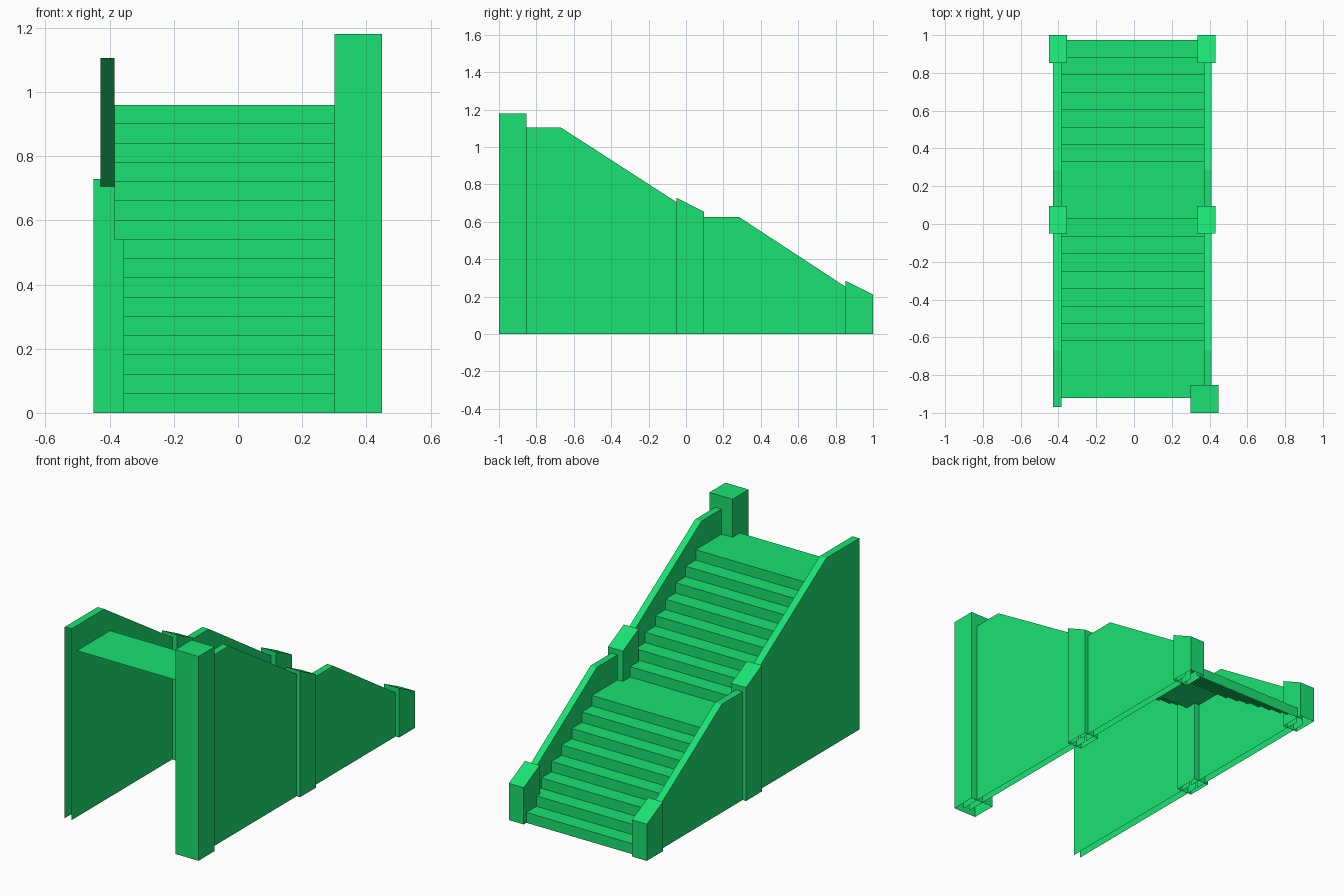
import bpy
import bmesh

if "Cube" in bpy.data.objects:
    bpy.data.objects.remove(bpy.data.objects["Cube"])

green = bpy.data.materials.new("green")
green.diffuse_color = (0.01, 0.76, 0.17, 1.0)
green.use_nodes = True
green.node_tree.nodes["Principled BSDF"].inputs["Base Color"].default_value = green.diffuse_color


def sheet(name, path, x0, x1, sides=None):
    """Sweep a (y, z) path across x as an open skin; sides is an optional end outline."""
    bm = bmesh.new()
    left = [bm.verts.new((x0, y, z)) for y, z in path]
    right = [bm.verts.new((x1, y, z)) for y, z in path]
    for i in range(len(path) - 1):
        bm.faces.new((left[i], right[i], right[i + 1], left[i + 1]))
    if sides:
        bm.faces.new([bm.verts.new((x0, y, z)) for y, z in sides])
        bm.faces.new([bm.verts.new((x1, y, z)) for y, z in reversed(sides)])
    bmesh.ops.remove_doubles(bm, verts=bm.verts, dist=1e-5)
    mesh = bpy.data.meshes.new(name)
    bm.to_mesh(mesh)
    bm.free()
    mesh.materials.append(green)
    obj = bpy.data.objects.new(name, mesh)
    bpy.context.collection.objects.link(obj)
    return obj


def post(name, x0, x1, y0, y1, z0, z1):
    """Hollow post, open underneath, with a cap sloping from z0 to z1."""
    path = [(y0, 0), (y0, z0), (y1, z1), (y1, 0)]
    sheet(name, path, x0, x1, path)


def wall(name, x0, x1, top):
    """Hollow side wall: two sides and a top strip, open at ends and bottom."""
    sheet(name, top, x0, x1, [(top[0][0], 0)] + top + [(top[-1][0], 0)])


# Stairs: two flights of eight risers, each ending in a landing
RISE, RUN = 0.06, 0.0922
steps = [(0.975, 0.0)]
z = 0.0
for start in (0.975, 0.028):
    for i in range(8):
        y = start - i * RUN
        if z > 0:
            steps.append((y, z))
        z += RISE
        steps.append((y, z))
steps.append((-0.92, z))
sheet("stairs", steps[::-1], -0.385, 0.37)

# Side walls and newel posts on both sides
upper = [(-0.97, 1.105), (-0.67, 1.105), (-0.05, 0.705), (0.02, 0.66)]
lower = [(0.03, 0.625), (0.285, 0.625), (0.85, 0.255), (0.93, 0.203)]
for side, w0, w1, p0, p1 in (("left", -0.428, -0.385, -0.45, -0.355),
                             ("right", 0.37, 0.41, 0.337, 0.432)):
    wall(side + "_upper_wall", w0, w1, upper)
    wall(side + "_lower_wall", w0, w1, lower)
    post(side + "_middle_post", p0, p1, -0.05, 0.095, 0.728, 0.655)
    post(side + "_bottom_post", p0, p1, 0.853, 1.0, 0.285, 0.212)

# Single tall post at the top of the stairs
post("top_post", 0.30, 0.448, -1.0, -0.853, 1.18, 1.18)
